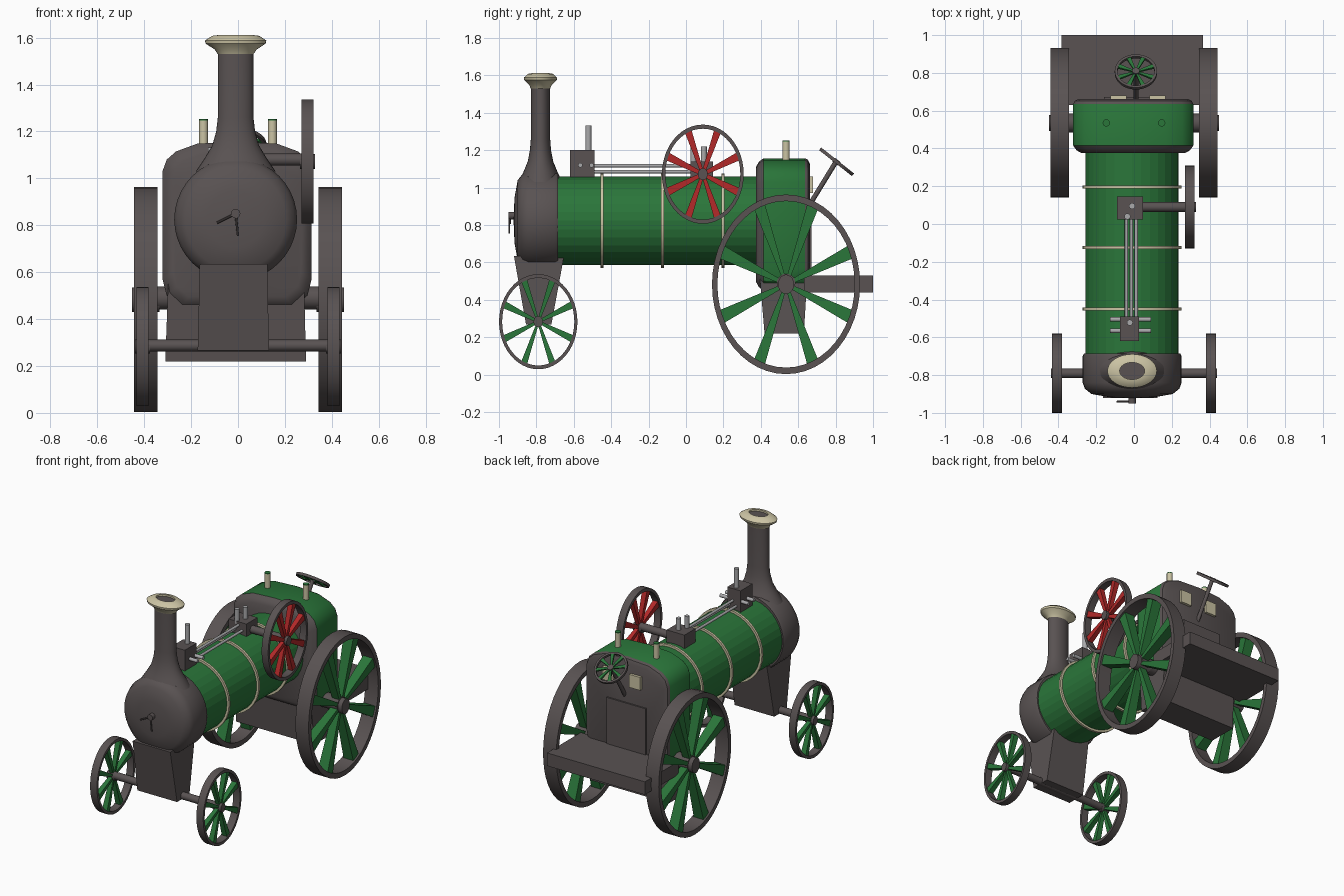
import bpy, bmesh, math
from mathutils import Matrix, Vector

cube = bpy.data.objects.get("Cube")
if cube:
    bpy.data.objects.remove(cube)

CX = -0.01          # centreline of the engine body
SQUASH = 0.825      # wheels are narrower along the length


def material(name, r, g, b):
    m = bpy.data.materials.new(name)
    m.use_nodes = True
    m.diffuse_color = (r, g, b, 1)
    bsdf = m.node_tree.nodes["Principled BSDF"]
    bsdf.inputs["Base Color"].default_value = (r, g, b, 1)
    return m


DARK = material("dark iron", 0.1, 0.085, 0.085)
GREEN = material("green paint", 0.023, 0.18, 0.042)
RED = material("red paint", 0.45, 0.022, 0.022)
CREAM = material("cream brass", 0.6, 0.55, 0.37)
STEEL = material("light steel", 0.4, 0.4, 0.41)


def finish(name, bm, mats, smooth=None):
    bmesh.ops.remove_doubles(bm, verts=bm.verts, dist=1e-5)
    bmesh.ops.recalc_face_normals(bm, faces=bm.faces)
    mesh = bpy.data.meshes.new(name)
    bm.to_mesh(mesh)
    bm.free()
    obj = bpy.data.objects.new(name, mesh)
    bpy.context.collection.objects.link(obj)
    for m in mats:
        mesh.materials.append(m)
    if smooth:
        bpy.ops.object.select_all(action='DESELECT')
        obj.select_set(True)
        bpy.context.view_layer.objects.active = obj
        bpy.ops.object.shade_smooth_by_angle(angle=math.radians(smooth))
    return obj


def frame(loc, axis=(0, 0, 1), scale=(1, 1, 1)):
    turn = Vector(axis).to_track_quat('Z', 'Y').to_matrix().to_4x4()
    return Matrix.Translation(loc) @ Matrix.Diagonal((*scale, 1)) @ turn


def skin(bm, rings, closed=False):
    """Join rings of points with quads; cap the ends unless closed."""
    loops = [[bm.verts.new(p) for p in ring] for ring in rings]
    n = len(loops[0])
    pairs = list(zip(loops, loops[1:])) + ([(loops[-1], loops[0])] if closed else [])
    for a, b in pairs:
        for i in range(n):
            j = (i + 1) % n
            bm.faces.new((a[i], a[j], b[j], b[i]))
    if not closed:
        bm.faces.new(loops[0])
        bm.faces.new(loops[-1])


def lathe(name, profile, mat, m, seg=32, closed=False, smooth=35):
    """Spin (radius, height) pairs round the local z axis of frame m."""
    bm = bmesh.new()
    angles = [math.tau * i / seg for i in range(seg)]
    skin(bm, [[m @ Vector((r * math.cos(a), r * math.sin(a), h)) for a in angles]
              for r, h in profile], closed)
    return finish(name, bm, [mat], smooth)


def rod(name, a, b, r, mat, seg=16):
    a, b = Vector(a), Vector(b)
    return lathe(name, [(r, 0), (r, (b - a).length)], mat, frame(a, b - a), seg)


def rect(x0, x1, y0, y1, z):
    return [Vector(p) for p in ((x0, y0, z), (x1, y0, z), (x1, y1, z), (x0, y1, z))]


def block(name, bottom, top, mat):
    bm = bmesh.new()
    skin(bm, [rect(*bottom), rect(*top)])
    return finish(name, bm, [mat])


def box(name, x0, x1, y0, y1, z0, z1, mat):
    return block(name, (x0, x1, y0, y1, z0), (x0, x1, y0, y1, z1), mat)


def wheel(name, m, r, half, thick, hub, hub_half, root, tip, paint):
    """Rim, hub and eight spokes that widen towards the rim."""
    lathe(name + "_rim", [(r, -half), (r, half), (r - thick, half), (r - thick, -half)],
          DARK, m, 48, closed=True)
    lathe(name + "_hub", [(hub, -hub_half), (hub, hub_half)], DARK, m, 20)
    bm = bmesh.new()
    depth = half * 0.75
    for k in range(8):
        spin = m @ Matrix.Rotation(math.tau * (k + 0.5) / 8, 4, 'Z') @ Matrix.Rotation(math.pi / 2, 4, 'Y')
        skin(bm, [[spin @ p for p in rect(-d, d, -w / 2, w / 2, h)]
                  for w, d, h in ((root, depth * 0.7, hub * 0.8), (tip, depth, r - thick * 0.8))])
    finish(name + "_spokes", bm, [paint])


# Boiler, bands and smokebox
along = (0, -1, 0)
lathe("boiler", [(0.237, -0.42), (0.237, 0.7)], GREEN,
      frame((CX, 0, 0.823), along, (1.04, 1, 1)), 32, smooth=None)
for i, y in enumerate((-0.45, -0.125, 0.197)):
    lathe(f"boiler_band_{i + 1}", [(0.232, -0.008), (0.252, -0.008), (0.252, 0.008), (0.232, 0.008)],
          CREAM, frame((CX, y, 0.823), along, (1.04, 1, 1)), 32, closed=True)
lathe("smokebox", [(0.255, 0.685), (0.262, 0.7), (0.262, 0.84), (0.25, 0.872), (0.215, 0.9),
                   (0.12, 0.917), (0, 0.922)], DARK, frame((CX, 0, 0.825), along), 40)
rod("door_boss", (CX, -0.91, 0.85), (CX, -0.95, 0.85), 0.02, DARK)
rod("door_handle_side", (CX, -0.94, 0.85), (-0.09, -0.94, 0.81), 0.005, DARK, 8)
rod("door_handle_down", (CX, -0.945, 0.85), (0, -0.945, 0.755), 0.005, DARK, 8)

# Chimney with flared foot and cap
oval = frame((CX, -0.778, 0), scale=(1, 0.68, 1))
lathe("chimney", [(0.17, 1.03), (0.13, 1.09), (0.1, 1.14), (0.083, 1.2), (0.076, 1.26),
                  (0.076, 1.54), (0.06, 1.54), (0.06, 1.5)], DARK, oval)
lathe("chimney_cap", [(0.076, 1.53), (0.09, 1.55), (0.128, 1.575), (0.131, 1.588), (0.1, 1.608),
                      (0.066, 1.612), (0.066, 1.53)], CREAM, oval, closed=True)
lathe("chimney_bore", [(0.067, 1.55), (0.067, 1.6)], DARK, oval)

# Firebox wrapper: green shell with dark end plates
half_profile = [(0.0, 0.45), (0.24, 0.45), (0.3, 0.5), (0.318, 0.57), (0.318, 1.03), (0.3, 1.08),
                (0.26, 1.115), (0.17, 1.148), (0, 1.157)]
outline = half_profile + [(-x, z) for x, z in half_profile[-2:0:-1]]


def firebox_ring(y, inset):
    sx, sz = 1 - inset / 0.318, 1 - inset / 0.354
    return [Vector((CX + x * sx + 0.006, y, 0.803 + (z - 0.803) * sz)) for x, z in outline]


bm = bmesh.new()
skin(bm, [firebox_ring(y, d) for y, d in
          ((0.375, 0.045), (0.39, 0.018), (0.415, 0), (0.635, 0), (0.652, 0.008), (0.662, 0.03))])
bmesh.ops.recalc_face_normals(bm, faces=bm.faces)
for f in bm.faces:
    f.material_index = 1 if abs(f.normal.y) > 0.2 else 0
finish("firebox", bm, [GREEN, DARK], 35)

block("ash_pan", (-0.31, 0.29, 0.42, 0.63, 0.22), (-0.295, 0.28, 0.385, 0.655, 0.63), DARK)
box("footplate", -0.385, 0.365, 0.63, 1.0, 0.44, 0.53, DARK)
box("fire_door", -0.16, 0.14, 0.65, 0.672, 0.53, 0.85, DARK)
for side, x in (("right", -0.083), ("left", 0.125)):
    box("gauge_" + side, x - 0.042, x + 0.042, 0.655, 0.68, 0.97, 1.06, CREAM)

# Safety valves on the firebox
for side, x in (("right", -0.147), ("left", 0.147)):
    rod("valve_" + side, (x, 0.535, 1.13), (x, 0.535, 1.247), 0.019, CREAM)
    rod("valve_top_" + side, (x, 0.535, 1.247), (x, 0.535, 1.253), 0.019, GREEN)

# Steering column and wheel
rod("steering_column", (0.01, 0.65, 0.89), (0.01, 0.8, 1.135), 0.013, DARK)
wheel("steering_wheel", frame((0.01, 0.805, 1.138), (0, 0.62, 0.785)),
      0.112, 0.009, 0.014, 0.02, 0.012, 0.01, 0.024, GREEN)

# Front pedestal and axles
block("front_pedestal", (-0.172, 0.132, -0.855, -0.72, 0.267), (-0.163, 0.125, -0.92, -0.652, 0.635), DARK)
rod("front_axle", (-0.42, -0.79, 0.287), (0.42, -0.79, 0.287), 0.025, DARK)
rod("rear_axle", (-0.42, 0.535, 0.49), (0.42, 0.535, 0.49), 0.05, DARK, 20)

# Road wheels on both sides
for side, s in (("right", -1), ("left", 1)):
    squash = (1, SQUASH, 1)
    wheel("front_wheel_" + side, frame((s * 0.407, -0.79, 0.283), (1, 0, 0), squash),
          0.254, 0.026, 0.02, 0.03, 0.032, 0.016, 0.04, GREEN)
    wheel("rear_wheel_" + side, frame((s * 0.393, 0.535, 0.483), (1, 0, 0), squash),
          0.48, 0.05, 0.035, 0.052, 0.058, 0.022, 0.075, GREEN)

# Flywheel and crankshaft
wheel("flywheel", frame((0.296, 0.09, 1.072), (1, 0, 0), (1, SQUASH, 1)),
      0.265, 0.025, 0.022, 0.032, 0.032, 0.022, 0.045, RED)
rod("crankshaft", (-0.02, 0.09, 1.08), (0.3, 0.09, 1.08), 0.026, DARK)
box("crank_block", -0.09, 0.047, 0.025, 0.145, 1.03, 1.14, DARK)
for i, (x, y) in enumerate(((-0.035, 0.04), (-0.01, 0.095))):
    rod(f"crank_pipe_{i + 1}", (x, y, 1.12), (x, y, 1.22), 0.016, STEEL)

# Cylinder block, steam pipes and connecting rods
box("cylinder_block", -0.075, 0.027, -0.62, -0.49, 1.03, 1.2, DARK)
rod("steam_pipe", (-0.022, -0.522, 1.18), (-0.022, -0.522, 1.332), 0.016, STEEL)
for i, y in enumerate((-0.505, -0.565)):
    rod(f"cross_pipe_{i + 1}", (-0.127, y, 1.12), (0.09, y, 1.12), 0.012, STEEL)
for i, (x, z) in enumerate(((-0.04, 1.085), (-0.014, 1.117), (0.012, 1.085))):
    rod(f"connecting_rod_{i + 1}", (x, -0.5, z), (x, 0.04, z), 0.009, STEEL, 12)
